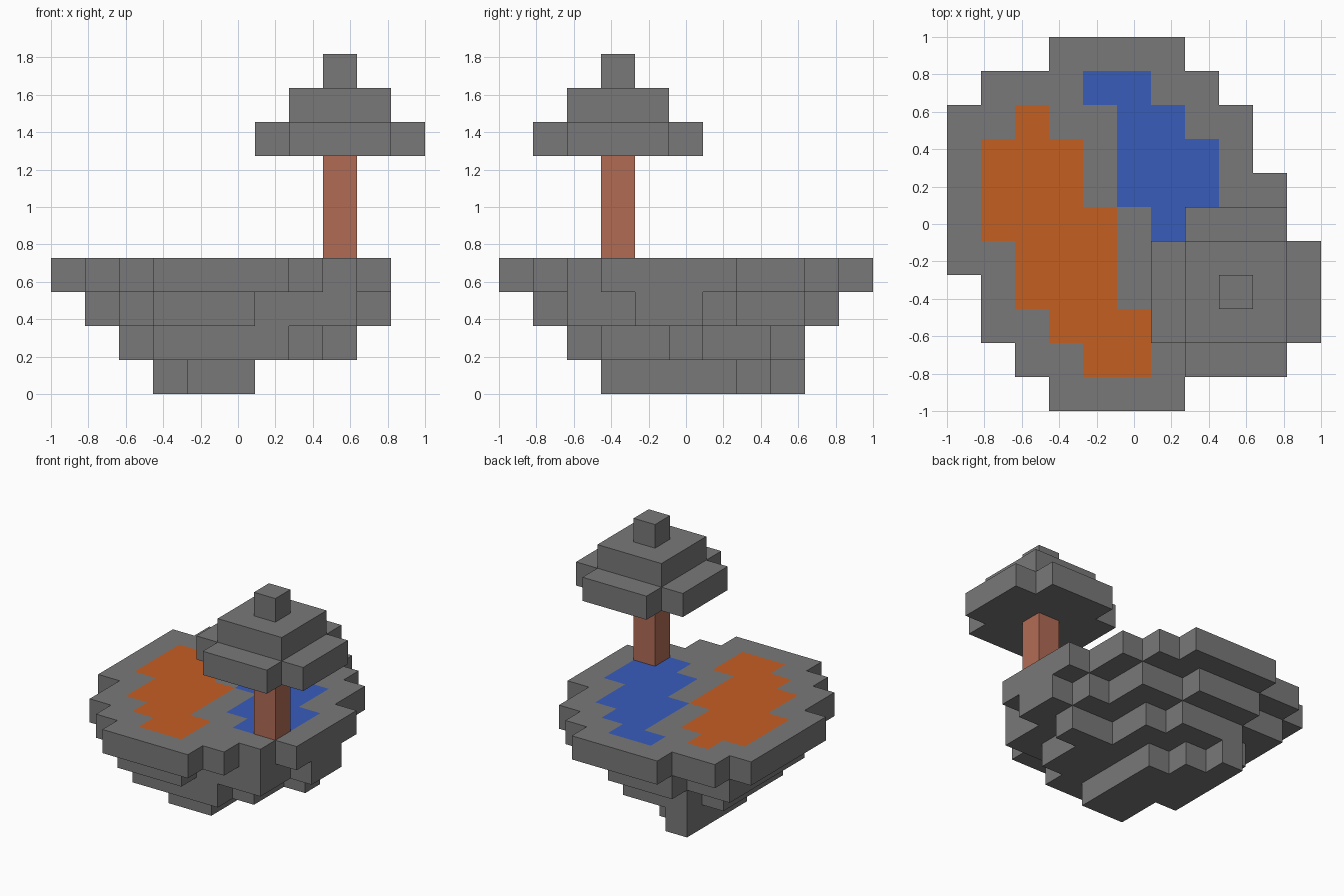
import bpy, bmesh
from math import radians
from mathutils import Vector

cube = bpy.data.objects.get("Cube")
if cube:
    bpy.data.objects.remove(cube)

N = 11                # blocks along the longest side
S = 2 / N             # block size
AXES = [Vector(v) for v in ((1, 0, 0), (0, 1, 0), (0, 0, 1))]


def material(name, rgb):
    m = bpy.data.materials.new(name)
    m.use_nodes = True
    m.diffuse_color = (*rgb, 1)
    m.node_tree.nodes["Principled BSDF"].inputs["Base Color"].default_value = (*rgb, 1)
    return m


stone = material("stone grey", (0.195, 0.19, 0.19))
sand = material("orange ground", (0.56, 0.112, 0.016))
water = material("blue water", (0.04, 0.107, 0.50))
bark = material("brown bark", (0.44, 0.148, 0.09))


def rows(first_row, runs):
    """Cells from the first and last column of each successive row."""
    return {(x, first_row + r) for r, (a, b) in enumerate(runs) for x in range(a, b + 1)}


def block(x0, x1, y0, y1):
    return rows(y0, [(x0, x1)] * (y1 - y0 + 1))


def blocks(name, layers, mats, paint=lambda cell, normal: 0):
    """Outer skin of stacked block layers, keyed by height."""
    cells = {(x, y, z) for z, layer in layers.items() for x, y in layer}
    bm = bmesh.new()
    for cell in cells:
        mid = Vector(cell) + Vector((0.5, 0.5, 0.5))
        for a in range(3):
            for sign in (-1, 1):
                n = AXES[a] * sign
                if tuple(int(c + d) for c, d in zip(cell, n)) in cells:
                    continue
                u = AXES[(a + 1) % 3] / 2
                v = AXES[(a + 2) % 3] / 2 * sign
                face = bm.faces.new([bm.verts.new((mid + n / 2 + p) * S - Vector((1, 1, 0)))
                                     for p in (-u - v, u - v, u + v, v - u)])
                face.material_index = paint(cell, n)
    bmesh.ops.remove_doubles(bm, verts=bm.verts, dist=S / 100)
    bmesh.ops.dissolve_limit(bm, angle_limit=radians(1), verts=bm.verts,
                             edges=bm.edges, delimit={'MATERIAL'})
    mesh = bpy.data.meshes.new(name)
    bm.to_mesh(mesh)
    bm.free()
    for m in mats:
        mesh.materials.append(m)
    obj = bpy.data.objects.new(name, mesh)
    bpy.context.collection.objects.link(obj)
    return obj


# Floating island: four layers that widen upwards
island = {
    0: rows(3, [(4, 5), (4, 5), (3, 5), (3, 5), (3, 4), (3, 3)]),
    1: rows(2, [(3, 6), (3, 7), (2, 7), (2, 8), (2, 6), (2, 6), (3, 5)]),
    2: rows(1, [(3, 5), (2, 8), (2, 8), (1, 9), (1, 9), (1, 8), (1, 7), (1, 7), (3, 5)]),
    3: rows(0, [(3, 6), (2, 7), (1, 8), (1, 9), (0, 9), (0, 9), (0, 9),
                (0, 8), (0, 8), (1, 7), (3, 6)]),
}

# Ground patches painted on the island top
orange_patch = rows(1, [(4, 5), (3, 5), (2, 4), (2, 4), (1, 4), (1, 3), (1, 3), (2, 2)])
pond = rows(3, [(7, 7), (6, 8), (6, 8), (5, 7), (5, 7), (5, 6), (4, 5)])


def ground(cell, normal):
    if cell[2] == 3 and normal.z > 0:
        if cell[:2] in orange_patch:
            return 1
        if cell[:2] in pond:
            return 2
    return 0


blocks("island", island, [stone, sand, water], ground)

# Tree: trunk and stepped canopy
blocks("tree_trunk", {z: {(8, 3)} for z in (4, 5, 6)}, [bark])
blocks("tree_canopy", {
    7: block(6, 10, 2, 4) | block(7, 9, 1, 5),
    8: block(7, 9, 2, 4),
    9: {(8, 3)},
}, [stone])
